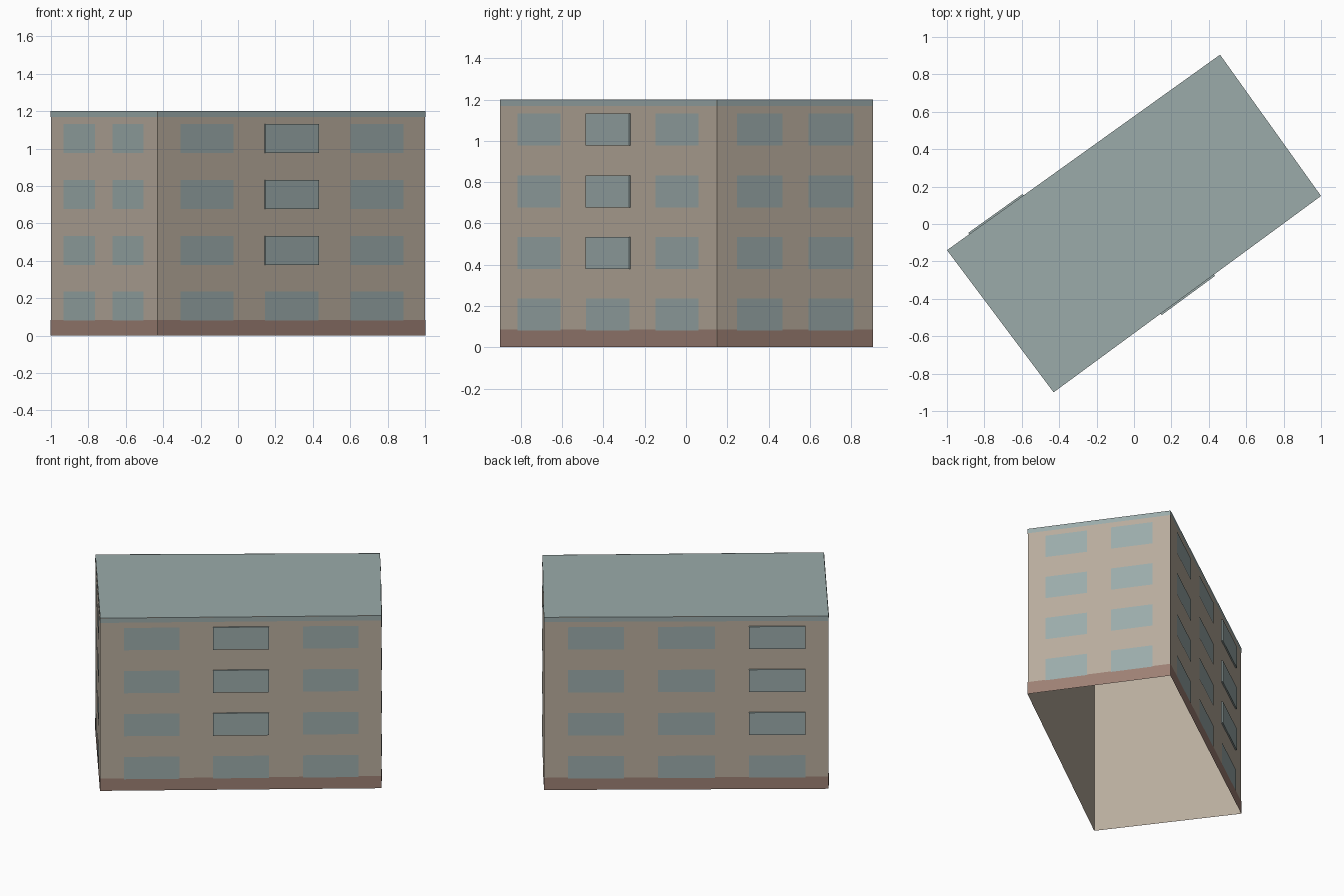
import bpy, bmesh
from mathutils import Vector

cube = bpy.data.objects.get("Cube")
if cube:
    bpy.data.objects.remove(cube, do_unlink=True)

HEIGHT = 1.2
# Footprint corners, counter-clockwise: left, front, right, back
CORNERS = [Vector(p) for p in ((-1, -0.14, 0), (-0.43, -0.9, 0), (1, 0.15, 0), (0.46, 0.905, 0))]
LONG_COLUMNS = [(0.084, 0.282), (0.4, 0.6), (0.72, 0.918)]
SHORT_COLUMNS = [(0.125, 0.417), (0.583, 0.874)]
ROWS = [(0.08 + 0.299 * i, 0.235 + 0.299 * i) for i in range(4)]


def material(name, rgb):
    linear = [((c / 255 + 0.055) / 1.055) ** 2.4 for c in rgb] + [1]
    m = bpy.data.materials.new(name)
    m.use_nodes = True
    m.diffuse_color = linear
    m.node_tree.nodes["Principled BSDF"].inputs["Base Color"].default_value = linear
    return m


PLASTER = material("beige_plaster", (184, 172, 157))
TEAL = material("grey_teal", (155, 171, 170))
BRICK = material("brown_plinth", (157, 128, 116))


def panel(bm, side, u0, u1, z0, z1, offset=0.0, back=None):
    """Rectangle on one wall; with back given, a thin plate with edges."""
    a, b = CORNERS[side], CORNERS[(side + 1) % 4]
    d = b - a
    out = Vector((d.y, -d.x, 0)).normalized()

    def ring(o):
        return [bm.verts.new(a + d * u + out * o + Vector((0, 0, z)))
                for u, z in ((u0, z0), (u1, z0), (u1, z1), (u0, z1))]

    front = ring(offset)
    bm.faces.new(front)
    if back is not None:
        rear = ring(back)
        for i in range(4):
            j = (i + 1) % 4
            bm.faces.new((front[j], front[i], rear[i], rear[j]))


def finish(bm, name, mat):
    bmesh.ops.remove_doubles(bm, verts=bm.verts, dist=0.0001)
    mesh = bpy.data.meshes.new(name)
    bm.to_mesh(mesh)
    bm.free()
    mesh.materials.append(mat)
    bpy.context.collection.objects.link(bpy.data.objects.new(name, mesh))


# Wall shell, open underneath
bm = bmesh.new()
for s in range(4):
    panel(bm, s, 0, 1, 0, HEIGHT)
finish(bm, "walls", PLASTER)

# Flat roof
bm = bmesh.new()
bm.faces.new([bm.verts.new(c + Vector((0, 0, HEIGHT))) for c in CORNERS])
finish(bm, "roof", TEAL)

# Painted bands at the eaves and the foot of the walls
for name, z0, z1, mat in (("eaves_band", 1.168, HEIGHT, TEAL), ("plinth_band", 0, 0.085, BRICK)):
    bm = bmesh.new()
    for s in range(4):
        panel(bm, s, 0, 1, z0, z1, 0.002)
    finish(bm, name, mat)

# Windows; one upper column on each long wall stands slightly proud
PROUD = {1: 1, 3: 2}
for s, label in enumerate(("front_left", "front_right", "back_right", "back_left")):
    bm = bmesh.new()
    for col, (u0, u1) in enumerate(LONG_COLUMNS if s % 2 else SHORT_COLUMNS):
        for row, (z0, z1) in enumerate(ROWS):
            if row and PROUD.get(s) == col:
                panel(bm, s, u0, u1, z0, z1, 0.009, 0.0)
            else:
                panel(bm, s, u0, u1, z0, z1, 0.004)
    finish(bm, label + "_windows", TEAL)
